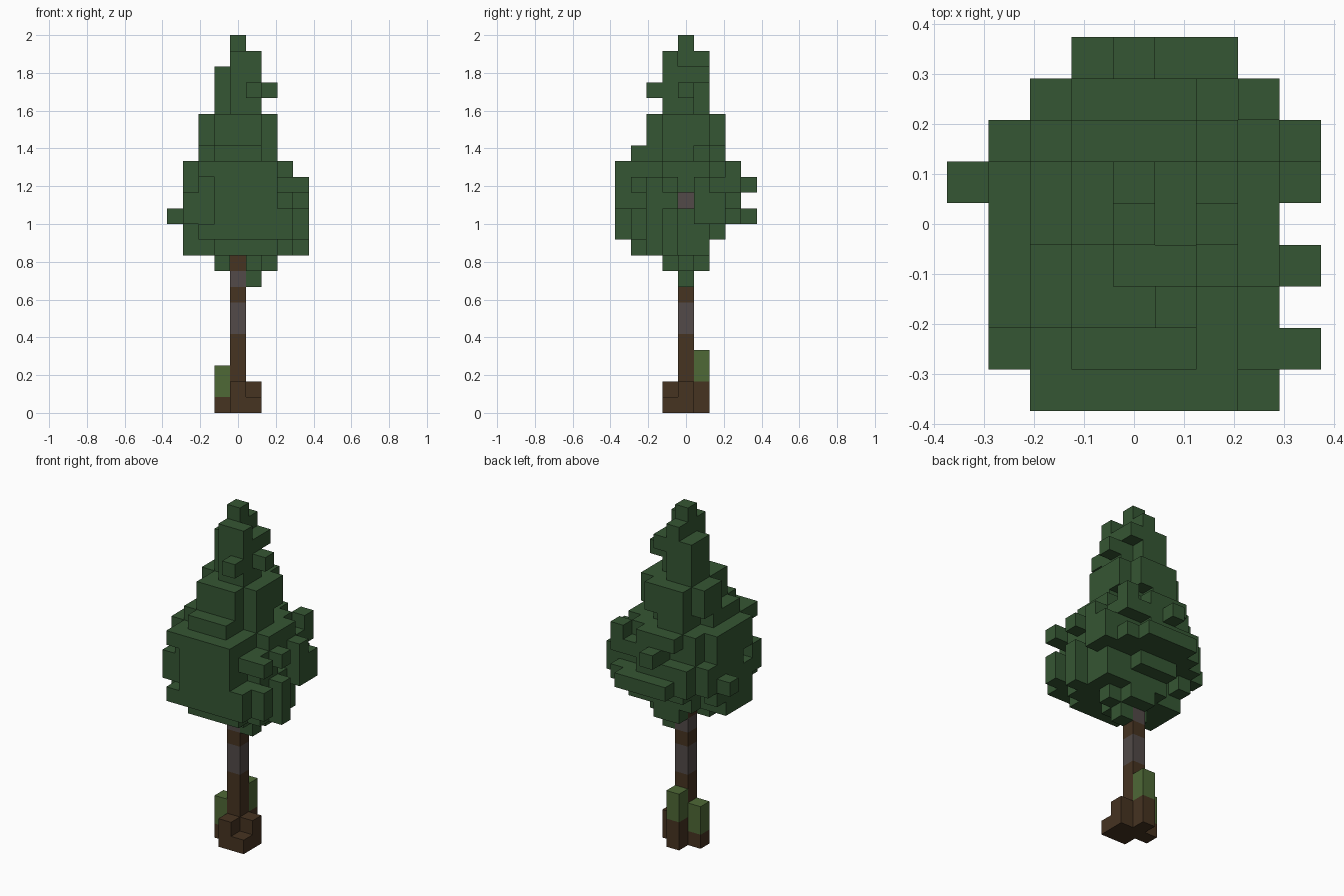
import bpy
import bmesh
import random
from mathutils import Vector

cube = bpy.data.objects.get("Cube")
if cube:
    bpy.data.objects.remove(cube, do_unlink=True)

random.seed(11)
UNIT = 1 / 12  # edge of one block


def linear(c):
    c /= 255
    return ((c + 0.055) / 1.055) ** 2.4


def make_material(name, *rgb):
    color = [linear(c) for c in rgb] + [1]
    mat = bpy.data.materials.new(name)
    mat.use_nodes = True
    mat.diffuse_color = color
    mat.node_tree.nodes["Principled BSDF"].inputs["Base Color"].default_value = color
    return mat


leaf_green = make_material("leaf green", 53, 86, 51)
moss_green = make_material("moss green", 78, 104, 54)
bark_brown = make_material("bark brown", 70, 51, 33)
bark_grey = make_material("bark grey", 82, 74, 72)


def block_mesh(name, cells, materials, pick=lambda cell: 0):
    """Build the outer skin of a set of unit blocks."""
    bm = bmesh.new()
    axes = [Vector(a) for a in ((1, 0, 0), (0, 1, 0), (0, 0, 1))]
    for cell in sorted(cells):
        center = Vector(cell) + axes[2] / 2
        for i, axis in enumerate(axes):
            u, v = axes[i - 2] / 2, axes[i - 1] / 2
            for side in (axis, -axis):
                if tuple(int(c) for c in Vector(cell) + side) in cells:
                    continue
                mid = center + side / 2
                corners = [mid + u + v, mid - u + v, mid - u - v, mid + u - v]
                if side != axis:
                    corners.reverse()
                face = bm.faces.new([bm.verts.new(p * UNIT) for p in corners])
                face.material_index = pick(cell)
    bmesh.ops.remove_doubles(bm, verts=bm.verts, dist=UNIT / 100)
    mesh = bpy.data.meshes.new(name)
    bm.to_mesh(mesh)
    bm.free()
    for mat in materials:
        mesh.materials.append(mat)
    obj = bpy.data.objects.new(name, mesh)
    bpy.context.collection.objects.link(obj)
    return obj


def column(x, y, low, high):
    return {(x, y, z) for z in range(low, high)}


# Trunk with grey bands
trunk = column(0, 0, 0, 14)
block_mesh("trunk", trunk, [bark_brown, bark_grey],
           lambda cell: int(cell[2] in (5, 6, 8, 13)))

# Roots, and moss on two of them
block_mesh("roots", column(1, 0, 0, 2) | column(0, -1, 0, 2) | column(1, -1, 0, 1)
           | column(-1, 0, 0, 1) | column(0, 1, 0, 2), [bark_brown])
block_mesh("right_moss", column(-1, 0, 1, 3), [moss_green])
block_mesh("back_moss", column(0, 1, 2, 4), [moss_green])

# Crown layers from bottom to top: x low, x high, y low, y high
LAYERS = [
    (-3, 4, -3, 1), (-3, 4, -4, 2), (-3, 4, -4, 4), (-3, 4, -4, 3),
    (-3, 4, -4, 3), (-3, 3, -4, 3), (-2, 2, -3, 2), (-2, 2, -2, 2),
    (-2, 2, -2, 2), (-1, 1, -1, 1), (-1, 1, -1, 1), (-1, 1, -1, 1),
    (0, 0, -1, 1), (0, 0, 0, 0)]
# Widest x span of the crown for each row of y, front to back
ROWS = [(-2, 3), (-3, 4), (-3, 4), (-3, 4), (-3, 3), (-3, 4), (-3, 4), (-2, 3), (-1, 2)]


def crown_cells():
    """Rounded layers with a ragged edge; the middle of each side always reaches out."""
    cells = set()
    ragged = {(x, y): random.uniform(-0.22, 0.22)
              for x in range(-4, 5) for y in range(-4, 5)}
    for z, (x0, x1, y0, y1) in enumerate(LAYERS, 10):
        for y in range(y0, y1 + 1):
            for x in range(max(x0, ROWS[y + 4][0]), min(x1, ROWS[y + 4][1]) + 1):
                dx = abs(x - (x0 + x1) / 2) / ((x1 - x0) / 2 + 0.5)
                dy = abs(y - (y0 + y1) / 2) / ((y1 - y0) / 2 + 0.5)
                limit = 0.92 + ragged[x, y] + random.uniform(-0.12, 0.12)
                if min(dx, dy) < 0.17 or dx ** 2.2 + dy ** 2.2 < limit:
                    cells.add((x, y, z))
    return cells


# Single tufts that stick out of the crown, and the ones hanging under it
tufts = {(-4, 1, 12), (0, 4, 14), (2, 0, 20), (1, -2, 20), (4, -1, 10), (-3, -2, 10),
         (1, 1, 9), (0, 1, 9), (1, 0, 9), (2, 0, 9), (1, -1, 9), (-1, -1, 9), (1, 0, 8),
         (1, -1, 22), (1, 1, 21)}
# Corner branches: x, y, low, high
for corner in ((-3, -3, 12, 14), (-2, -4, 11, 12), (3, -4, 11, 13), (4, -3, 11, 13),
               (4, 2, 12, 14), (3, 3, 14, 16), (-2, 3, 12, 14), (-3, 2, 12, 14),
               (-1, 4, 12, 13), (2, 4, 12, 13), (-3, -2, 14, 16)):
    tufts |= column(*corner)
# Opening on the left side that shows the trunk, and a bare spot near the top
opening = {(x, 0, 13) for x in range(1, 5)} | {(4, -1, 13), (4, -2, 13)}
bare = column(-1, -1, 19, 22)
block_mesh("crown", (crown_cells() | tufts) - opening - bare - trunk, [leaf_green])
